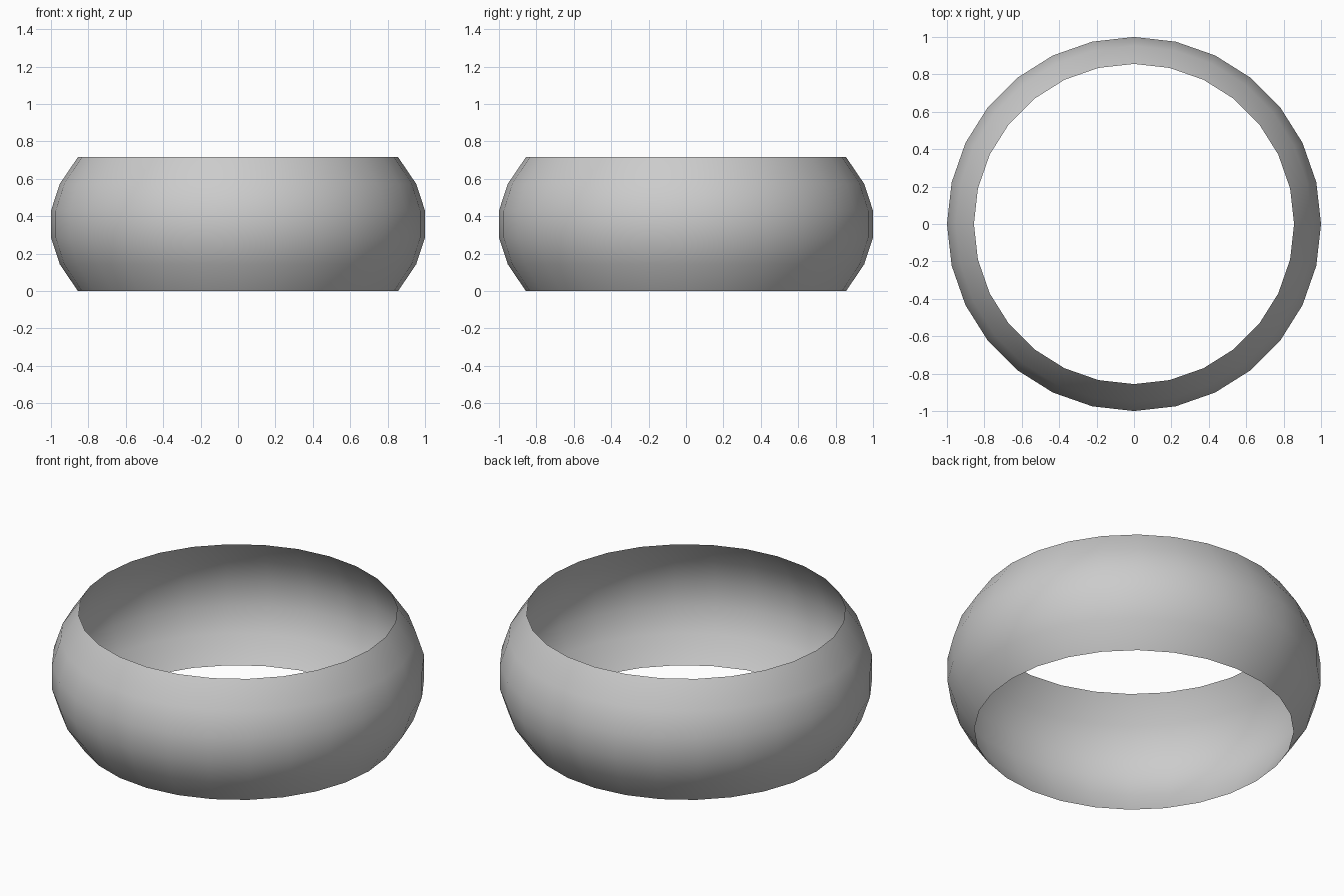
import bpy, bmesh, math
from mathutils import Matrix

if "Cube" in bpy.data.objects:
    bpy.data.objects.remove(bpy.data.objects["Cube"])

SIDES = 28
HEIGHT = 0.716
RADII = [0.856, 0.953, 1.0, 1.0, 0.953, 0.856]

# Bulging open band: one thin sheet, profile spun around z
bm = bmesh.new()
step = HEIGHT / (len(RADII) - 1)
verts = [bm.verts.new((r, 0, i * step)) for i, r in enumerate(RADII)]
profile = [bm.edges.new(pair) for pair in zip(verts, verts[1:])]
bmesh.ops.spin(bm, geom=verts + profile, cent=(0, 0, 0), axis=(0, 0, 1),
               angle=math.tau, steps=SIDES, use_merge=False)
bmesh.ops.remove_doubles(bm, verts=bm.verts[:], dist=1e-4)
bmesh.ops.recalc_face_normals(bm, faces=bm.faces[:])

# Make the faces point outward and shade them smooth
outward = sum(f.normal.dot(f.calc_center_median() * 1.0) - f.normal.z * HEIGHT / 2
              for f in bm.faces)
if outward < 0:
    bmesh.ops.reverse_faces(bm, faces=bm.faces[:])
for f in bm.faces:
    f.smooth = True

mesh = bpy.data.meshes.new("ring_band")
bm.to_mesh(mesh)
bm.free()
bpy.context.collection.objects.link(bpy.data.objects.new("ring_band", mesh))
